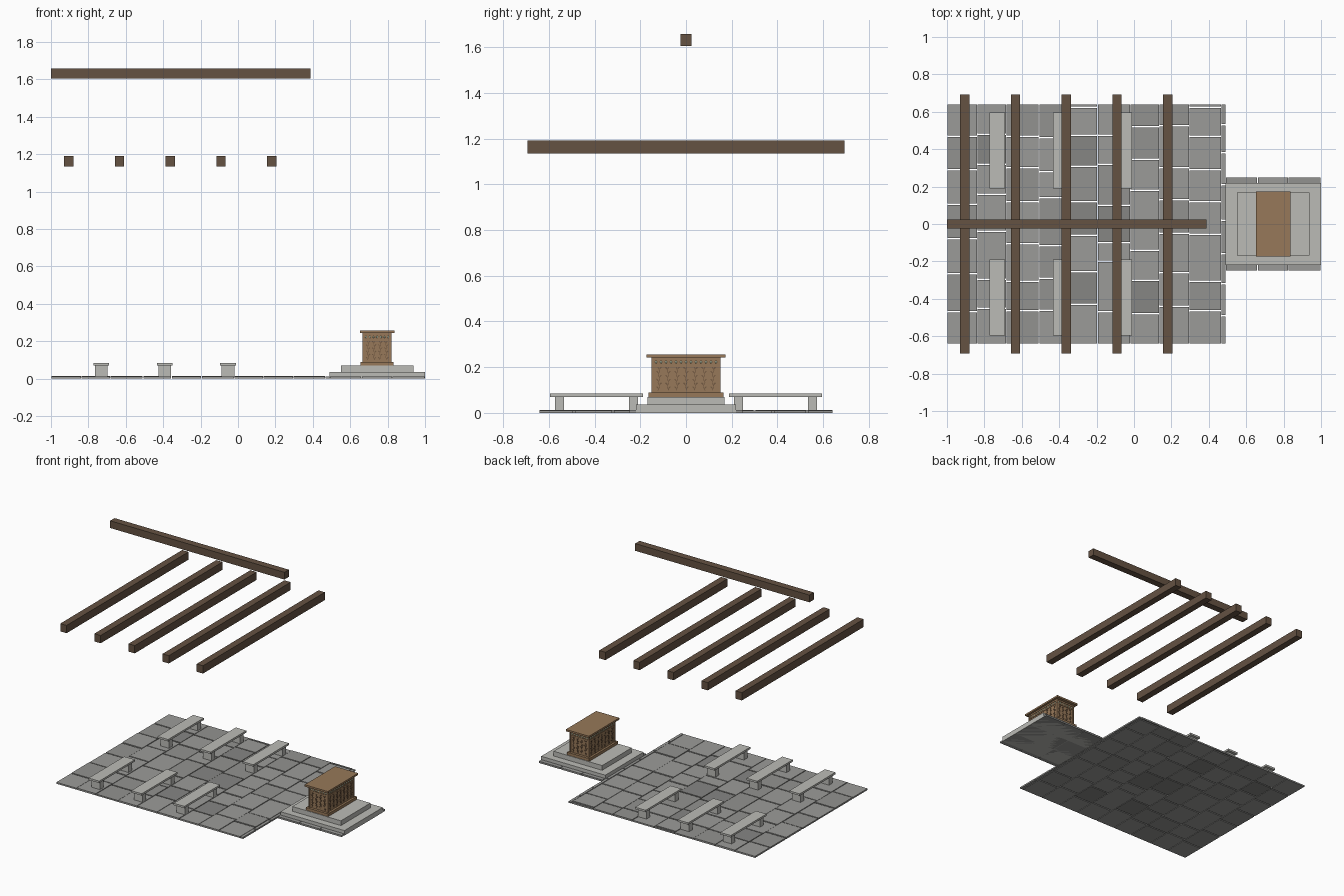
import bpy, bmesh, math, random
from mathutils import Matrix, Vector

if "Cube" in bpy.data.objects:
    bpy.data.objects.remove(bpy.data.objects["Cube"])

random.seed(4)


def material(name, rgb):
    m = bpy.data.materials.new(name)
    m.diffuse_color = (*rgb, 1)
    m.use_nodes = True
    m.node_tree.nodes["Principled BSDF"].inputs["Base Color"].default_value = m.diffuse_color
    return m


DARK_WOOD = material("dark_wood", (0.13, 0.085, 0.055))
CARVED_WOOD = material("carved_wood", (0.31, 0.19, 0.10))
VINE_WOOD = material("vine_wood", (0.17, 0.10, 0.055))
BEAD = material("pale_bead", (0.55, 0.62, 0.45))
STONE = material("pale_stone", (0.50, 0.50, 0.47))
FLOOR = [material("paving_%d" % i, (g, g, g * 0.96)) for i, g in enumerate((0.33, 0.29, 0.24))]


def add_box(bm, x0, x1, y0, y1, z0, z1, mat=0):
    mtx = Matrix.Translation(((x0 + x1) / 2, (y0 + y1) / 2, (z0 + z1) / 2)) @ \
        Matrix.Diagonal((x1 - x0, y1 - y0, z1 - z0, 1))
    r = bmesh.ops.create_cube(bm, size=1, matrix=mtx)
    for f in {f for v in r["verts"] for f in v.link_faces}:
        f.material_index = mat


def finish(name, bm, *mats):
    me = bpy.data.meshes.new(name)
    bm.to_mesh(me)
    bm.free()
    for m in mats:
        me.materials.append(m)
    ob = bpy.data.objects.new(name, me)
    bpy.context.collection.objects.link(ob)
    return ob


def boxes(name, mat, *dims):
    bm = bmesh.new()
    for d in dims:
        add_box(bm, *d)
    return finish(name, bm, mat)


# nave paving: columns of uneven slabs
COLS = [-1, -0.838, -0.683, -0.508, -0.355, -0.195, -0.02, 0.135, 0.295, 0.466, 0.49]
BREAKS = [
    (-0.47, -0.265, -0.08, 0.105, 0.29, 0.47),
    (-0.45, -0.295, -0.04, 0.16, 0.32, 0.48),
    (-0.465, -0.305, -0.105, 0.12, 0.30, 0.47),
    (-0.46, -0.29, -0.115, 0.14, 0.28, 0.46),
    (-0.43, -0.255, -0.06, 0.12, 0.31, 0.475, 0.625),
    (-0.47, -0.20, -0.10, 0.10, 0.32, 0.475),
    (-0.48, -0.30, -0.14, 0.005, 0.18, 0.345, 0.52),
    (-0.44, -0.26, -0.05, 0.13, 0.30, 0.525),
    (-0.465, -0.305, -0.055, 0.12, 0.29, 0.47, 0.625),
    (-0.49, -0.32, -0.16, 0.02, 0.21, 0.38, 0.53),
]
bm = bmesh.new()
for i, br in enumerate(BREAKS):
    ys = [-0.644, *br, 0.644]
    for a, b in zip(ys, ys[1:]):
        add_box(bm, COLS[i] + 0.002, COLS[i + 1] - 0.002, a + 0.004, b - 0.004,
                0, random.uniform(0.010, 0.013), random.choice((0, 0, 0, 1, 1, 2)))
finish("nave_paving", bm, *FLOOR)

# chancel paving under the dais
bm = bmesh.new()
xs, ys = (0.49, 0.66, 0.825, 1.0), (-0.25, -0.08, 0.08, 0.25)
for x0, x1 in zip(xs, xs[1:]):
    for y0, y1 in zip(ys, ys[1:]):
        add_box(bm, x0 + 0.002, x1 - 0.002, y0 + 0.002, y1 - 0.002, 0, 0.012, random.choice((0, 1)))
finish("chancel_paving", bm, *FLOOR)

# dais steps
boxes("dais_lower_step", STONE, (0.49, 1.0, -0.218, 0.218, 0, 0.036))
boxes("dais_upper_step", STONE, (0.55, 0.937, -0.168, 0.168, 0.036, 0.07))

# stone benches in two rows of three
for i, x in enumerate((-0.731, -0.392, -0.053)):
    for side in (-1, 1):
        y = side * 0.392
        legs = [(x - 0.034, x + 0.034, y + s * 0.162 - 0.02, y + s * 0.162 + 0.02, 0.010, 0.071)
                for s in (-1, 1)]
        boxes("bench_%s_%d" % ("front" if side < 0 else "back", i), STONE,
              (x - 0.042, x + 0.042, y - 0.203, y + 0.203, 0.070, 0.084), *legs)

# roof timbers
for i in range(5):
    x = -0.905 + 0.2715 * i
    boxes("tie_beam_%d" % i, DARK_WOOD, (x - 0.025, x + 0.025, -0.693, 0.693, 1.135, 1.191))
boxes("ridge_beam", DARK_WOOD, (-1, 0.387, -0.025, 0.025, 1.605, 1.657))

# altar carcass
CX, HX, HY = 0.744, 0.073, 0.146


def centred(hx, hy, z0, z1):
    return (CX - hx, CX + hx, -hy, hy, z0, z1)


boxes("altar_plinth", CARVED_WOOD, centred(0.088, 0.164, 0.07, 0.090))
boxes("altar_body", CARVED_WOOD, centred(HX, HY, 0.088, 0.245))
boxes("altar_top", CARVED_WOOD, centred(0.092, 0.173, 0.243, 0.256))
boxes("altar_frieze_rails", CARVED_WOOD, centred(HX + 0.003, HY + 0.003, 0.208, 0.213),
      centred(HX + 0.003, HY + 0.003, 0.232, 0.244))
boxes("altar_corner_posts", CARVED_WOOD, *[
    (CX + sx * HX - 0.005, CX + sx * HX + 0.005, sy * HY - 0.005, sy * HY + 0.005, 0.09, 0.244)
    for sx in (-1, 1) for sy in (-1, 1)])

# carved vines and beads on all four altar faces
vines, beads = bmesh.new(), bmesh.new()
for turn in range(4):
    along_y = turn % 2 == 0
    half, depth = (HY, HX) if along_y else (HX, HY)
    face = Matrix.Translation((CX, 0, 0)) @ Matrix.Rotation(turn * math.pi / 2, 4, "Z")

    def bar(bm, u, z, length, width, angle):
        m = face @ Matrix.Translation((depth + 0.0005, u, z)) @ Matrix.Rotation(angle, 4, "X")
        bmesh.ops.create_cube(bm, size=1, matrix=m @ Matrix.Diagonal((0.004, width, length, 1)))

    n = 7 if along_y else 4
    for k in range(n):
        u = (k - (n - 1) / 2) * 2 * (half - 0.008) / n
        for j in range(6):
            s = 1 if (j + k) % 2 else -1
            z = 0.107 + j * 0.017
            bar(vines, u, z, 0.019, 0.003, s * 0.45)
            bar(vines, u + s * 0.007, z + 0.004, 0.010, 0.005, -s * 0.8)
    n = 13 if along_y else 7
    for k in range(n):
        u = (k - (n - 1) / 2) * 2 * (half - 0.004) / n
        m = face @ Matrix.Translation((depth + 0.001, u, 0.2225))
        bmesh.ops.create_icosphere(beads, subdivisions=1, radius=0.006,
                                   matrix=m @ Matrix.Diagonal((0.6, 1, 1, 1)))
finish("altar_vine_carving", vines, VINE_WOOD)
finish("altar_frieze_beads", beads, BEAD)
